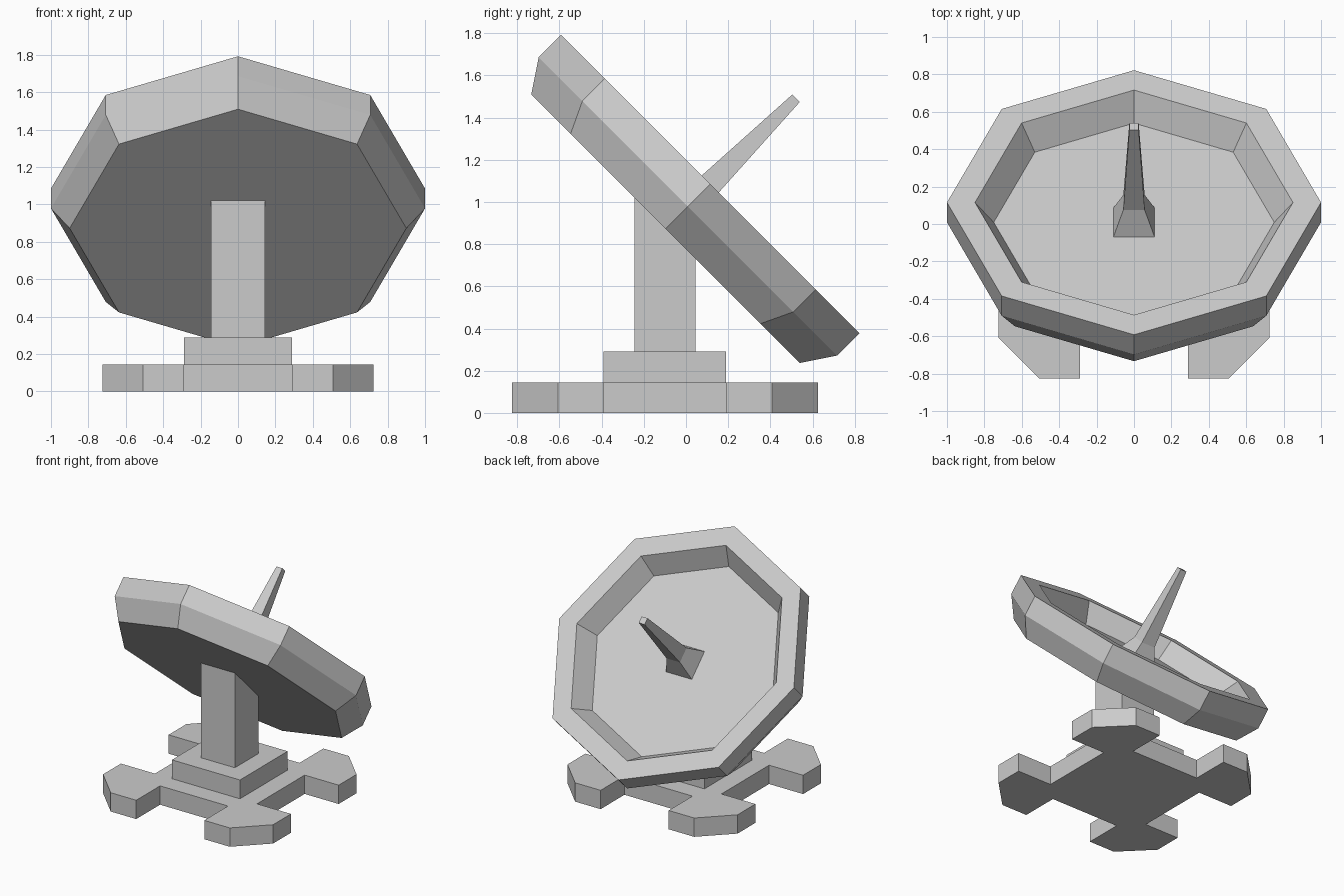
import bpy, bmesh
from math import cos, sin, pi, radians, sqrt
from mathutils import Matrix, Vector

if "Cube" in bpy.data.objects:
    bpy.data.objects.remove(bpy.data.objects["Cube"])


def skin(name, rings, matrix=Matrix()):
    """Bridge successive vertex rings, cap both ends, make an object."""
    bm = bmesh.new()
    loops = [[bm.verts.new(matrix @ Vector(p)) for p in ring] for ring in rings]
    n = len(loops[0])
    for a, b in zip(loops, loops[1:]):
        for i in range(n):
            j = (i + 1) % n
            bm.faces.new((a[i], a[j], b[j], b[i]))
    bm.faces.new(loops[0][::-1])
    bm.faces.new(loops[-1])
    bmesh.ops.recalc_face_normals(bm, faces=bm.faces)
    mesh = bpy.data.meshes.new(name)
    bm.to_mesh(mesh)
    bm.free()
    obj = bpy.data.objects.new(name, mesh)
    bpy.context.collection.objects.link(obj)
    return obj


def ring(sides, radius, z, turn=0.0):
    return [(radius * cos(turn + 2 * pi * i / sides),
             radius * sin(turn + 2 * pi * i / sides), z) for i in range(sides)]


def prism(name, outline, z0, z1):
    return skin(name, [[(x, y, z) for x, y in outline] for z in (z0, z1)])


Y = -0.10    # centre of the stand
U = 0.145    # stand module

# Base plate with four chamfered feet: one corner repeated by quarter turns
corner = [(3 * U, 2 * U), (5 * U, 2 * U), (5 * U, 3.5 * U),
          (3.5 * U, 5 * U), (2 * U, 5 * U), (2 * U, 3 * U)]
outline = []
for c, s in ((1, 0), (0, 1), (-1, 0), (0, -1)):
    outline += [(c * x - s * y, s * x + c * y + Y) for x, y in corner]
prism("base_plate", outline, 0, U)

# Square plinth
prism("plinth", [(sx * 2 * U, sy * 2 * U + Y)
                 for sx, sy in ((-1, -1), (1, -1), (1, 1), (-1, 1))], U, 2 * U)

# Column with its top cut to the slope of the dish back
side = [(Y - U, 2 * U), (Y + U, 2 * U), (Y + U, 0.73), (Y - U, 1.02)]
skin("column", [[(x, y, z) for y, z in side] for x in (-U, U)])

# Octagonal dish, tilted 45 degrees about the rim centre
tilt = Matrix.Translation((0, 0.115, 1.085)) @ Matrix.Rotation(radians(-45), 4, 'X')
dish = [(0.90, -0.30), (1.0, -0.15), (1.0, 0), (0.85, 0), (0.75, -0.15)]
skin("dish", [ring(8, r, z) for r, z in dish], tilt)

# Tapered square feed spike on the dish floor
spike = [(0.11, -0.15), (0.057, 0.0), (0.025, 0.575)]
skin("feed_spike", [ring(4, h * sqrt(2), z, pi / 4) for h, z in spike], tilt)
